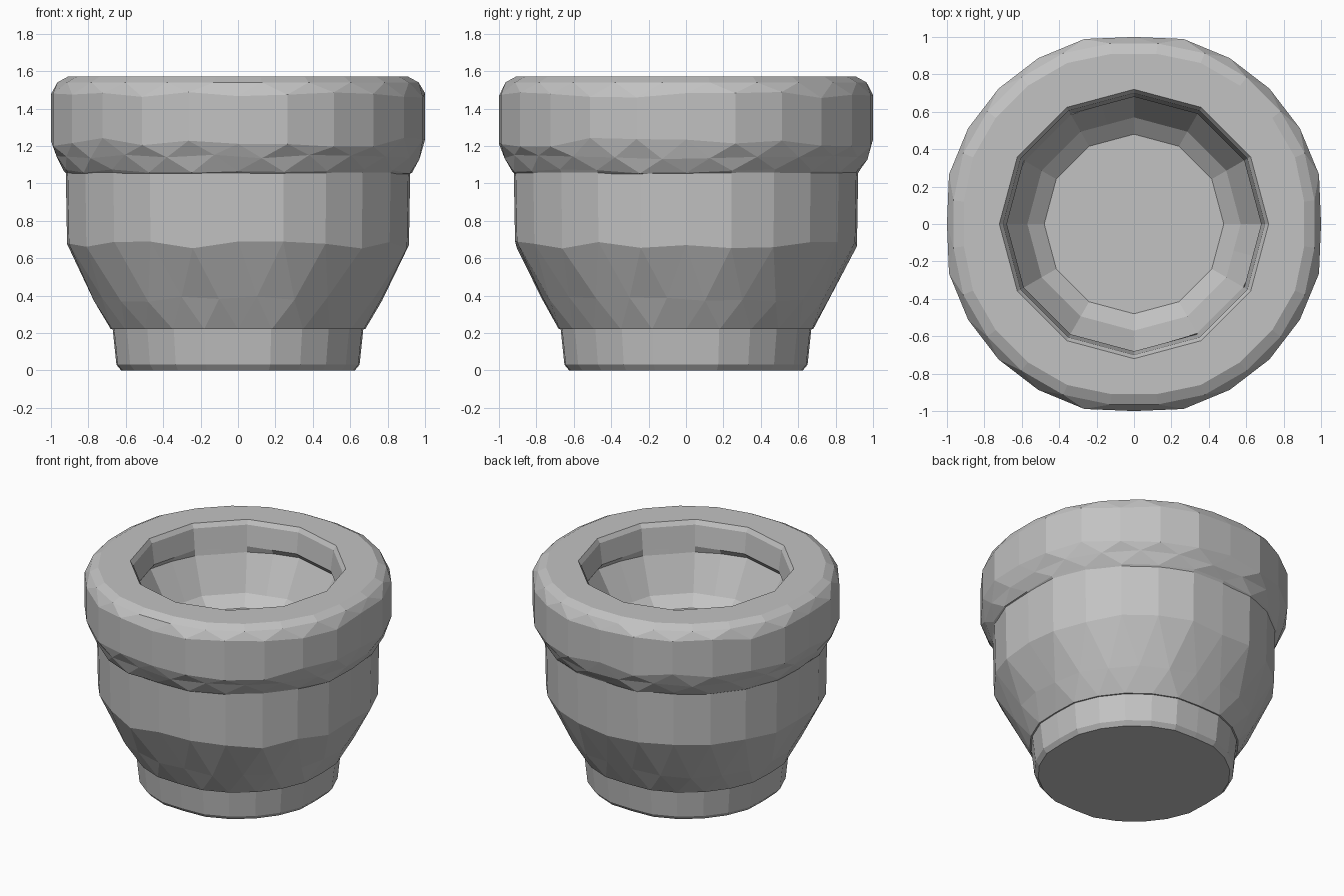
import bpy, bmesh, math, random

random.seed(4)
cube = bpy.data.objects.get("Cube")
if cube:
    bpy.data.objects.remove(cube)

stone = bpy.data.materials.new("stone_grey")
stone.use_nodes = True
GREY = (0.54, 0.54, 0.54, 1)
stone.diffuse_color = GREY
stone.node_tree.nodes["Principled BSDF"].inputs["Base Color"].default_value = GREY

N = 24
STEP = math.tau / N


# Cross-sections: radius as a function of angle
def flattened(r, a):
    """A circle with four narrow flats, facing along x and y."""
    return min(r * 1.024, r / max(abs(math.cos(a)), abs(math.sin(a))))


def dodecagon(r, a):
    wedge = math.tau / 12
    return r * math.cos(wedge / 2) / math.cos(a % wedge - wedge / 2)


def ribbed(r, a):
    """Dodecagon with two opposite ribs standing inward."""
    rib = 1.9 < a % math.pi < 2.7
    return dodecagon(r, a) - (0.035 if rib else 0)


def ring(bm, r, z, shift=0.0, wobble=0.0, shape=flattened):
    """One ring of N points; shift is in steps."""
    verts = []
    for i in range(N):
        a = (i + shift) * STEP
        rad = shape(r, a)
        dz = random.uniform(-wobble, wobble)
        verts.append(bm.verts.new((rad * math.cos(a), rad * math.sin(a), z + dz)))
    return verts


def bridge(bm, a, b, sa, sb):
    """Join two rings with quads, or with triangles if they are staggered."""
    for i in range(N):
        j = (i + 1) % N
        if sa == sb:
            bm.faces.new((a[i], a[j], b[j], b[i]))
        elif sa < sb:
            bm.faces.new((a[i], a[j], b[i]))
            bm.faces.new((a[j], b[j], b[i]))
        else:
            bm.faces.new((a[i], a[j], b[j]))
            bm.faces.new((a[i], b[j], b[i]))


def lathe(name, rows, cap_first=False, cap_last=False):
    bm = bmesh.new()
    rings = [ring(bm, **row) for row in rows]
    shifts = [row.get("shift", 0.0) for row in rows]
    for k in range(len(rows) - 1):
        bridge(bm, rings[k], rings[k + 1], shifts[k], shifts[k + 1])
    if cap_first:
        bm.faces.new(rings[0][::-1])
    if cap_last:
        bm.faces.new(rings[-1])
    bm.normal_update()
    mesh = bpy.data.meshes.new(name)
    bm.to_mesh(mesh)
    bm.free()
    mesh.materials.append(stone)
    obj = bpy.data.objects.new(name, mesh)
    bpy.context.collection.objects.link(obj)


# Foot: short tapered drum
lathe("foot", [
    dict(r=0.625, z=0.0),
    dict(r=0.65, z=0.03),
    dict(r=0.67, z=0.22),
], cap_first=True)

# Body: flared bowl with a straight upper band
lathe("body", [
    dict(r=0.665, z=0.22),
    dict(r=0.68, z=0.22),
    dict(r=0.77, z=0.38, shift=0.5, wobble=0.015),
    dict(r=0.914, z=0.67, wobble=0.02),
    dict(r=0.921, z=1.08),
])

# Rim: rounded collar with broad flat facets and a staggered edge
lathe("rim", [
    dict(r=0.916, z=1.05),
    dict(r=0.93, z=1.065, wobble=0.012),
    dict(r=0.97, z=1.14, shift=0.5, wobble=0.015),
    dict(r=1.0, z=1.22, wobble=0.025),
    dict(r=1.0, z=1.47, wobble=0.02),
    dict(r=0.965, z=1.54, shift=0.5),
    dict(r=0.91, z=1.57, shift=0.5),
    dict(r=0.72, z=1.57, shape=dodecagon),
])

# Hollow: lip, shallow undercut between two ribs, steep wall and floor
lathe("hollow", [
    dict(r=0.72, z=1.57, shape=dodecagon),
    dict(r=0.70, z=1.54, shape=dodecagon),
    dict(r=0.68, z=1.39, shape=dodecagon),
    dict(r=0.71, z=1.35, shape=ribbed),
    dict(r=0.57, z=1.1, shape=dodecagon),
    dict(r=0.48, z=1.03, shape=dodecagon),
], cap_last=True)
